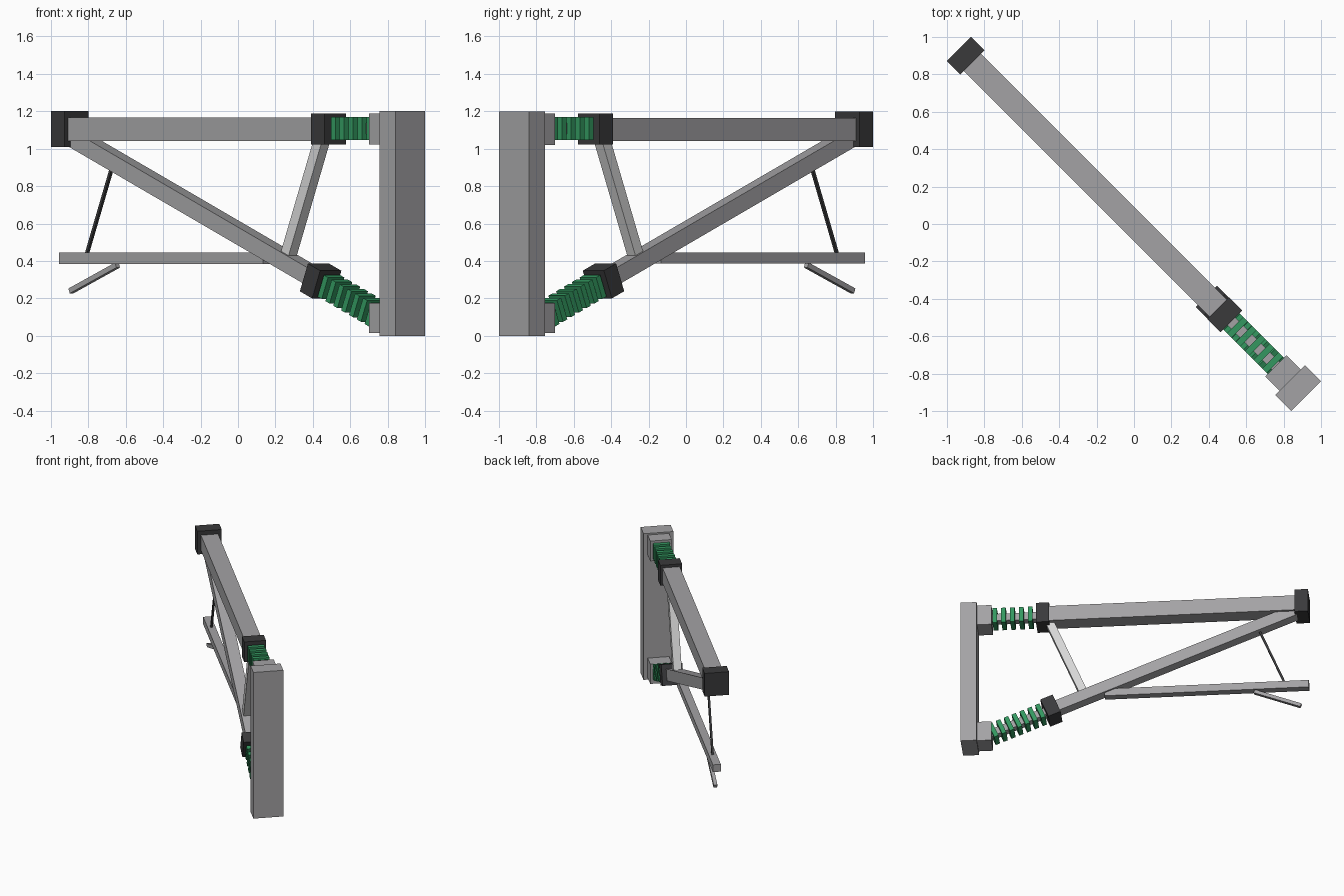
import bpy, math
from mathutils import Matrix, Vector

if "Cube" in bpy.data.objects:
    bpy.data.objects.remove(bpy.data.objects["Cube"])


def material(name, rgb):
    m = bpy.data.materials.new(name)
    m.diffuse_color = (*rgb, 1)
    m.use_nodes = True
    m.node_tree.nodes["Principled BSDF"].inputs["Base Color"].default_value = m.diffuse_color
    return m


STEEL = material("grey_steel", (0.37, 0.365, 0.375))
PALE = material("pale_steel", (0.67, 0.67, 0.67))
DARK = material("dark_iron", (0.042, 0.042, 0.044))
GREEN = material("green_insulator", (0.033, 0.31, 0.115))

# The frame lies in a vertical plane turned 45 degrees: u runs along it, v across it
PLANE = Matrix.Rotation(math.radians(-45), 4, 'Z')


def bar(name, p, q, half_v, half_n, mat):
    """Square bar from p to q, both given as (u, z) in the frame plane."""
    a, b = Vector((p[0], 0, p[1])), Vector((q[0], 0, q[1]))
    d = b - a
    turn = Matrix.Rotation(-math.atan2(d.z, d.x), 4, 'Y')
    size = Matrix.Diagonal((d.length, 2 * half_v, 2 * half_n, 1))
    bpy.ops.mesh.primitive_cube_add(size=1)
    o = bpy.context.object
    o.name = o.data.name = name
    o.data.transform(PLANE @ Matrix.Translation((a + b) / 2) @ turn @ size)
    o.data.materials.append(mat)
    return o


def along(p, angle, s):
    return (p[0] + s * math.cos(angle), p[1] - s * math.sin(angle))


def insulator(name, start, angle, first, step, count, length):
    """Core with a row of square fins, running from a collar face."""
    bar(name + "_core", start, along(start, angle, length), 0.03, 0.03, STEEL)
    for i in range(count):
        s = first + i * step
        bar(f"{name}_fin_{i + 1}", along(start, angle, s - 0.017),
            along(start, angle, s + 0.017), 0.062, 0.062, GREEN)


# Mast section and its two mounting brackets
bar("mast", (1.18, 0.6), (1.301, 0.6), 0.113, 0.6, STEEL)
bar("upper_bracket", (1.071, 1.104), (1.185, 1.104), 0.081, 0.083, STEEL)
bar("lower_bracket", (1.071, 0.095), (1.185, 0.095), 0.081, 0.081, STEEL)

# Upper tube with end cap, collar and insulator
bar("end_cap", (-1.322, 1.105), (-1.22, 1.105), 0.092, 0.095, DARK)
bar("top_tube", (-1.25, 1.103), (0.68, 1.103), 0.065, 0.0625, STEEL)
bar("upper_collar", (0.635, 1.105), (0.735, 1.105), 0.082, 0.083, DARK)
insulator("upper_insulator", (0.735, 1.108), 0, 0.045, 0.067, 5, 0.36)

# Sloping tube with collar and insulator
slope = math.radians(22.4)
mid = (0.624, 0.293)
bar("diagonal_tube", along(mid, slope, -2.03), mid, 0.045, 0.045, STEEL)
bar("lower_collar", along(mid, slope, -0.05), along(mid, slope, 0.05), 0.08, 0.08, DARK)
insulator("lower_insulator", along(mid, slope, 0.05), slope, 0.035, 0.064, 7, 0.46)

# Brace between the tubes
bar("brace", (0.372, 0.41), (0.64, 1.06), 0.031, 0.031, PALE)

# Hanging arm, its drop rod and the small steady arm
bar("steady_beam", (-1.323, 0.415), (0.22, 0.415), 0.03, 0.03, STEEL)
bar("drop_rod", (-0.945, 0.915), (-1.145, 0.43), 0.008, 0.008, DARK)
bar("steady_arm", (-1.262, 0.24), (-0.91, 0.378), 0.014, 0.014, STEEL)
